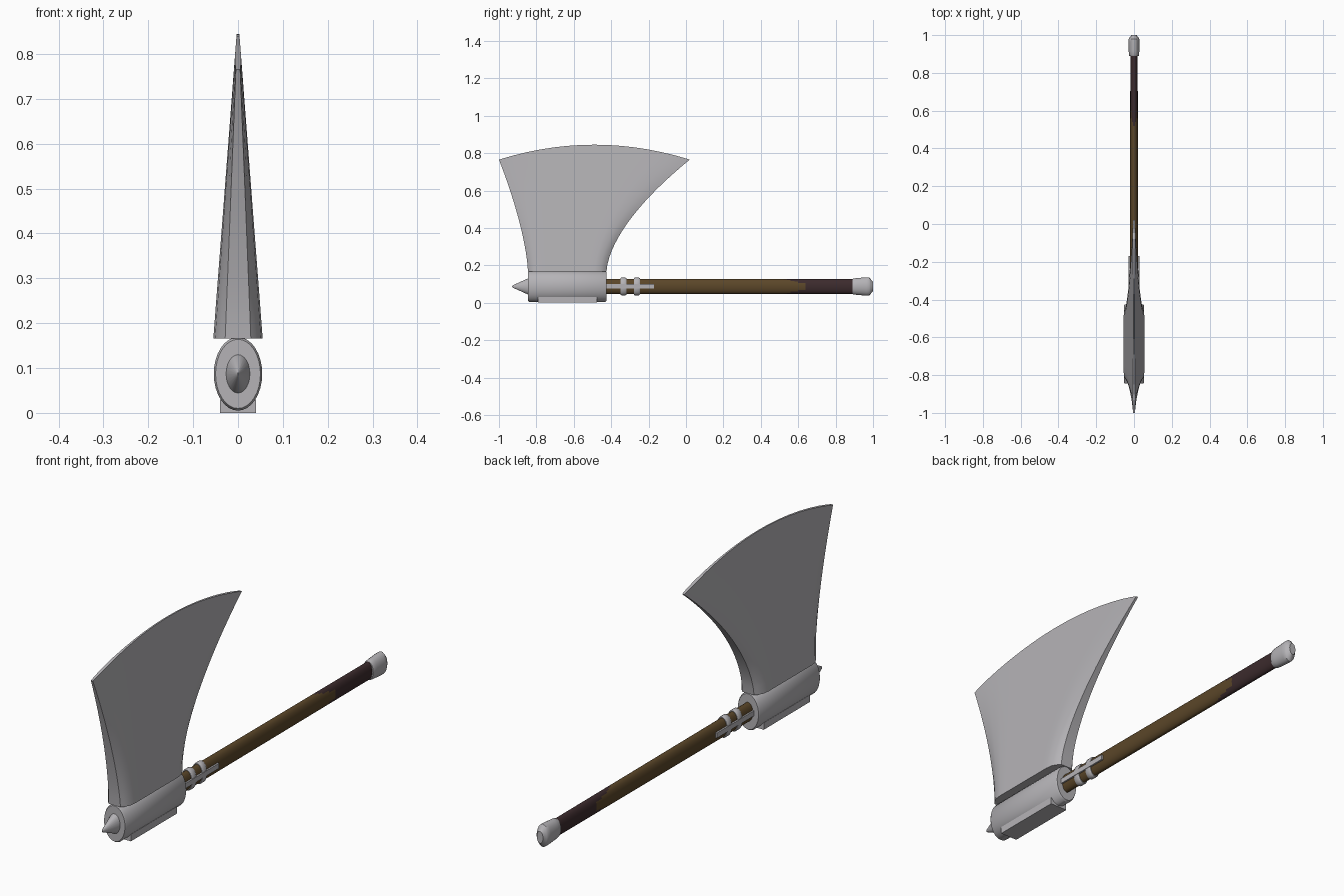
import bpy, bmesh, math

if "Cube" in bpy.data.objects:
    bpy.data.objects.remove(bpy.data.objects["Cube"])

ZC = 0.087  # height of the shaft axis


def material(name, rgb):
    m = bpy.data.materials.new(name)
    m.diffuse_color = (*rgb, 1)
    m.use_nodes = True
    m.node_tree.nodes["Principled BSDF"].inputs["Base Color"].default_value = m.diffuse_color
    return m


STEEL = material("steel", (0.46, 0.45, 0.47))
WOOD = material("brown wood", (0.105, 0.062, 0.022))
GRIP = material("dark grip", (0.045, 0.024, 0.026))


def finish(name, bm, mats, angle=35):
    bmesh.ops.recalc_face_normals(bm, faces=bm.faces)
    me = bpy.data.meshes.new(name)
    bm.to_mesh(me)
    bm.free()
    ob = bpy.data.objects.new(name, me)
    bpy.context.collection.objects.link(ob)
    for m in mats:
        me.materials.append(m)
    bpy.ops.object.select_all(action='DESELECT')
    ob.select_set(True)
    bpy.context.view_layer.objects.active = ob
    bpy.ops.object.shade_smooth_by_angle(angle=math.radians(angle))
    return ob


def loft(name, stations, mats, sides=24, rule=None):
    """Elliptical tube along y; stations are (y, half width, half height)."""
    bm = bmesh.new()
    rings = []
    for y, rx, rz in stations:
        rings.append([bm.verts.new((rx * math.cos(a), y, ZC + rz * math.sin(a)))
                      for a in (2 * math.pi * i / sides for i in range(sides))])
    for r0, r1 in zip(rings, rings[1:]):
        for i in range(sides):
            j = (i + 1) % sides
            f = bm.faces.new((r0[i], r0[j], r1[j], r1[i]))
            if rule:
                f.material_index = rule(f.calc_center_median())
    bm.faces.new(rings[0])
    last = bm.faces.new(rings[-1])
    if rule:
        last.material_index = rule(last.calc_center_median())
    return finish(name, bm, mats)


def box(name, lo, hi):
    bm = bmesh.new()
    bmesh.ops.create_cube(bm, size=1)
    for v in bm.verts:
        v.co = [lo[k] + (v.co[k] + 0.5) * (hi[k] - lo[k]) for k in range(3)]
    return finish(name, bm, [STEEL])


# Shaft: wood that gives way to the dark grip along a curved border
def shaft_colour(c):
    return int(c.y > 0.65 - 0.14 * ((c.z - ZC) / 0.04) ** 2)


shaft = [(-0.44 + 0.02 * i, 0.023 - 0.000055 * i, 0.041 - 0.00003 * i) for i in range(68)]
loft("shaft", shaft, [WOOD, GRIP], 24, shaft_colour)

# Pommel cap
loft("pommel", [(0.89, 0.025, 0.040), (0.896, 0.027, 0.043), (0.915, 0.028, 0.045),
                (0.965, 0.029, 0.049), (0.980, 0.028, 0.049), (0.988, 0.024, 0.040),
                (0.994, 0.017, 0.030), (1.0, 0.015, 0.026)], [STEEL])

# Socket, front spike and underside plate
loft("socket", [(-0.845, 0.050, 0.077), (-0.838, 0.054, 0.082),
                (-0.432, 0.054, 0.082), (-0.425, 0.050, 0.077)], [STEEL], 32)
loft("spike", [(-0.84, 0.028, 0.045), (-0.925, 0.004, 0.007), (-0.93, 0.001, 0.002)], [STEEL])
box("underside_plate", (-0.04, -0.79, 0.0), (0.04, -0.475, 0.03))

# Collars and side straps
for i, y in enumerate((-0.335, -0.263)):
    loft(f"collar_{i + 1}", [(y - 0.016, 0.025, 0.044), (y - 0.011, 0.028, 0.047),
                             (y + 0.011, 0.028, 0.047), (y + 0.016, 0.025, 0.044)], [STEEL])
for side, x in (("left", -0.024), ("right", 0.024)):
    box(f"strap_{side}", (x - 0.005, -0.43, 0.077), (x + 0.005, -0.17, 0.099))

# Blade: flared outline, thick at the socket and thin along the curved edge
ROWS, Z0 = 16, 0.166
COLS = [0, 0.03, 0.08, 0.15] + [0.15 + 0.07 * i for i in range(1, 11)] + [0.92, 0.97, 1]
WIDE = {0: 0.52, 0.03: 0.72, 0.08: 0.93, 0.92: 0.93, 0.97: 0.72, 1: 0.52}


def blade_point(s, t, sign):
    front = -0.845 - 0.155 * t ** 1.5
    rear = -0.425 + 0.445 * t ** 1.65
    edge = 0.765 + 0.08 * (1 - (2 * s - 1) ** 2)
    z = Z0 + t * (edge - Z0)
    half = 0.055 + (0.003 - 0.055) * (z - Z0) / (0.845 - Z0)
    return (sign * half * WIDE.get(s, 1), front + s * (rear - front), z)


bm = bmesh.new()
grids = [[[bm.verts.new(blade_point(s, r / ROWS, sg)) for s in COLS]
          for r in range(ROWS + 1)] for sg in (-1, 1)]
n = len(COLS) - 1
for g in grids:
    for r in range(ROWS):
        for c in range(n):
            bm.faces.new((g[r][c], g[r][c + 1], g[r + 1][c + 1], g[r + 1][c]))
A, B = grids
for r in range(ROWS):
    for c in (0, n):
        bm.faces.new((A[r][c], A[r + 1][c], B[r + 1][c], B[r][c]))
for c in range(n):
    for r in (0, ROWS):
        bm.faces.new((A[r][c], A[r][c + 1], B[r][c + 1], B[r][c]))
finish("blade", bm, [STEEL], 30)
